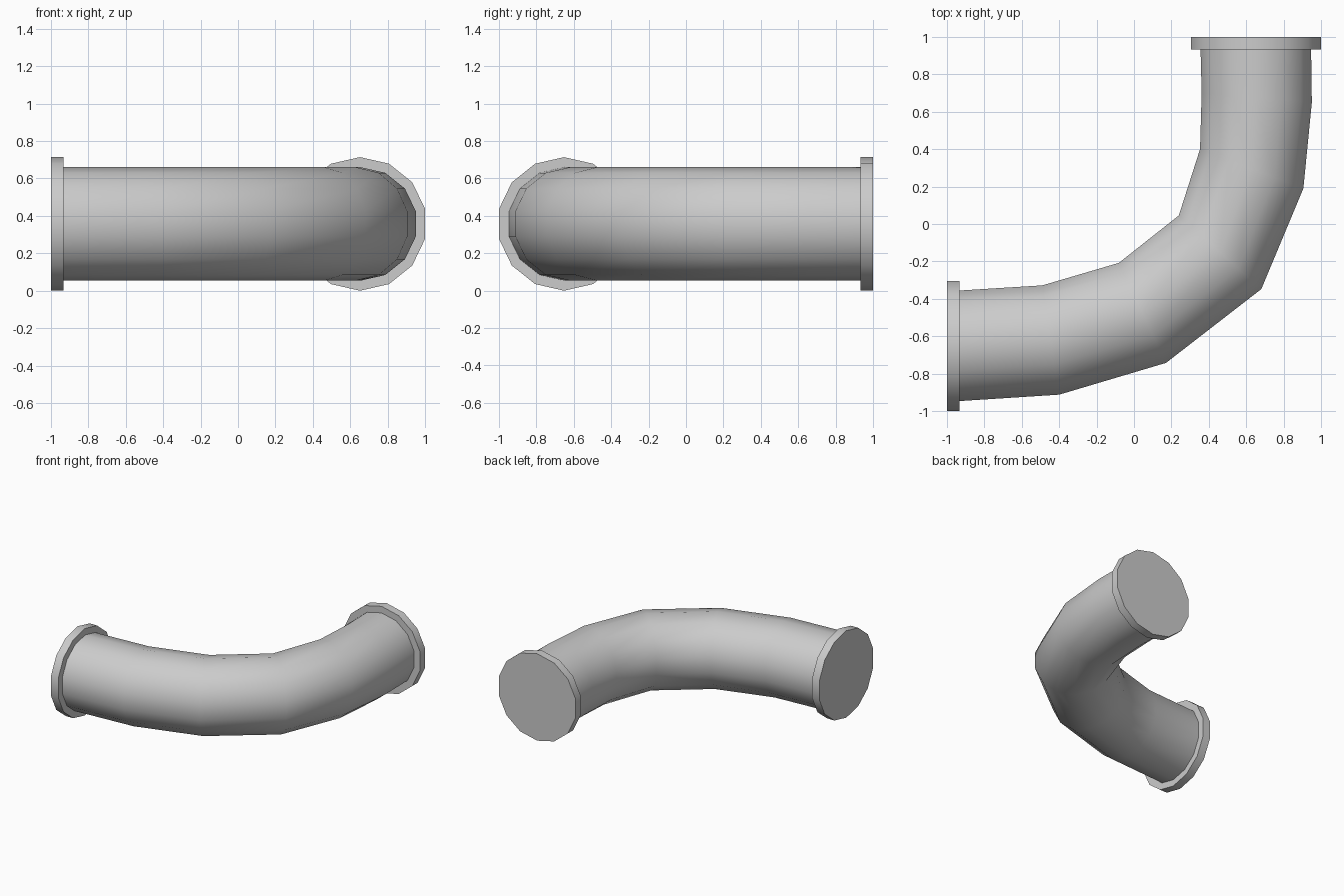
import bpy, bmesh
from math import cos, sin, pi, radians
from mathutils import Vector

if "Cube" in bpy.data.objects:
    bpy.data.objects.remove(bpy.data.objects["Cube"])

SIDES = 14
ZC = 0.357          # height of the pipe centreline
R_PIPE, R_FLANGE = 0.303, 0.357


def sweep(name, stations, radius):
    """Loft 14-sided rings; a station is (centre x, centre y, outward x, outward y)."""
    bm = bmesh.new()
    rings = []
    for cx, cy, dx, dy in stations:
        out = Vector((dx, dy, 0)).normalized()
        ring = []
        for i in range(SIDES):
            a = pi / 2 + 2 * pi * i / SIDES
            p = Vector((cx, cy, ZC)) + out * radius * cos(a)
            p.z += radius * sin(a)
            ring.append(bm.verts.new(p))
        rings.append(ring)
    for r, s in zip(rings, rings[1:]):
        for i in range(SIDES):
            j = (i + 1) % SIDES
            bm.faces.new((r[i], r[j], s[j], s[i]))
    bm.faces.new(rings[0])
    bm.faces.new(rings[-1])
    bmesh.ops.recalc_face_normals(bm, faces=bm.faces)
    mesh = bpy.data.meshes.new(name)
    bm.to_mesh(mesh)
    bm.free()
    obj = bpy.data.objects.new(name, mesh)
    bpy.context.collection.objects.link(obj)
    bpy.ops.object.select_all(action='DESELECT')
    obj.select_set(True)
    bpy.context.view_layer.objects.active = obj
    bpy.ops.object.shade_smooth_by_angle(angle=radians(40))
    return obj


# Bent pipe: outer and inner edge points of each ring, seen from above
outer = [(-0.935, -0.947), (-0.40, -0.91), (0.17, -0.74), (0.68, -0.347),
         (0.905, 0.19), (0.95, 0.65), (0.947, 0.935)]
inner = [(-0.935, -0.355), (-0.49, -0.33), (-0.08, -0.21), (0.24, 0.045),
         (0.353, 0.40), (0.362, 0.70), (0.355, 0.935)]
path = [((o[0] + i[0]) / 2, (o[1] + i[1]) / 2, o[0] - i[0], o[1] - i[1])
        for o, i in zip(outer, inner)]
sweep("elbow_pipe", path, R_PIPE)

# End flanges
C = 0.652
sweep("left_flange", [(-1, -C, 0, -1), (-0.933, -C, 0, -1)], R_FLANGE)
sweep("back_flange", [(C, 0.933, 1, 0), (C, 1, 1, 0)], R_FLANGE)
